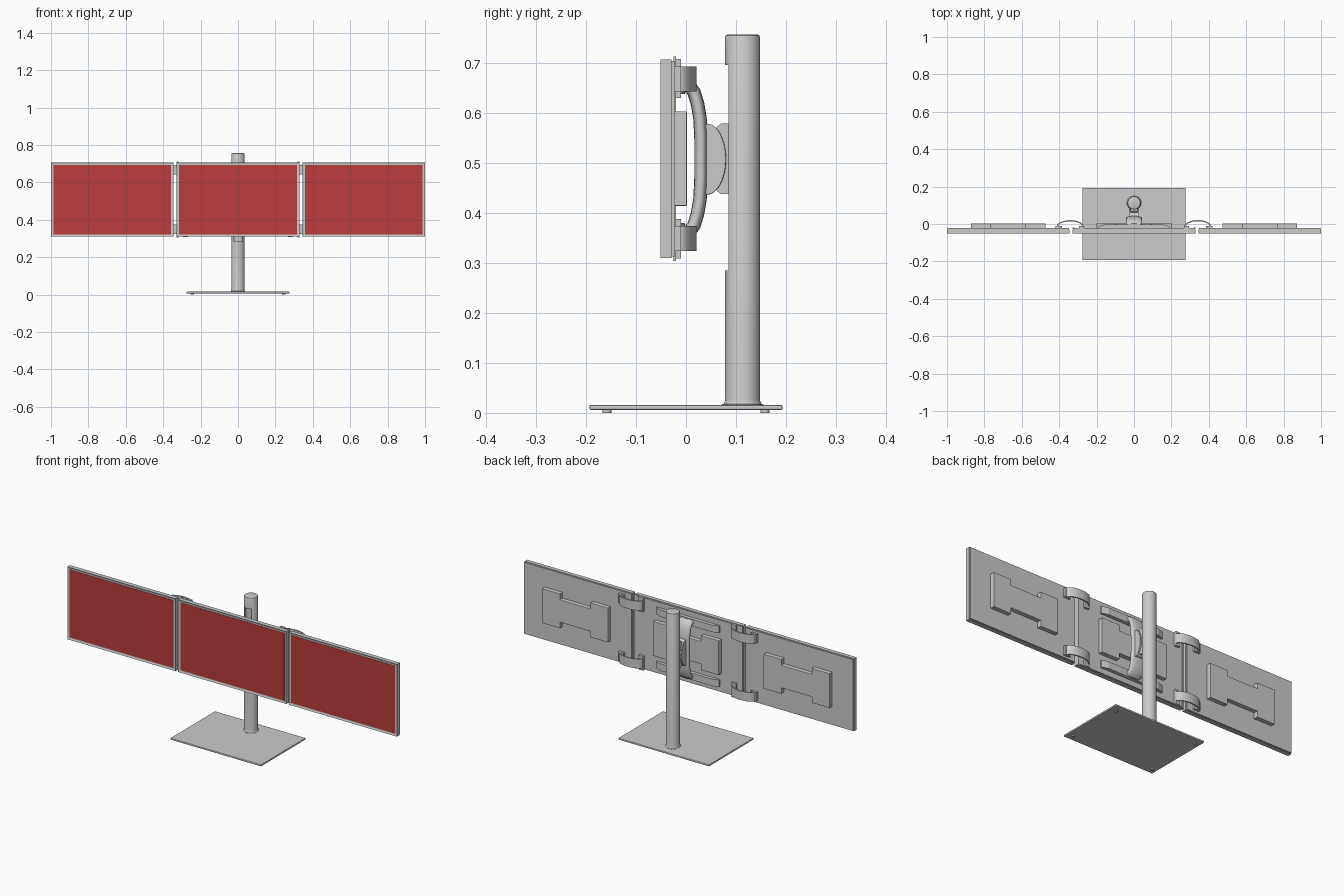
import bpy, bmesh, math
from mathutils import Vector

if "Cube" in bpy.data.objects:
    bpy.data.objects.remove(bpy.data.objects["Cube"])

ZC = 0.508  # mid height of the displays


def finish(name, bm, smooth=False, bevel=0.0):
    bmesh.ops.recalc_face_normals(bm, faces=bm.faces)
    me = bpy.data.meshes.new(name)
    bm.to_mesh(me)
    bm.free()
    ob = bpy.data.objects.new(name, me)
    bpy.context.collection.objects.link(ob)
    if bevel:
        m = ob.modifiers.new("bevel", 'BEVEL')
        m.width, m.segments, m.limit_method = bevel, 2, 'ANGLE'
    if smooth:
        bpy.ops.object.select_all(action='DESELECT')
        bpy.context.view_layer.objects.active = ob
        ob.select_set(True)
        bpy.ops.object.shade_smooth_by_angle(angle=math.radians(35))
    return ob


def box(name, x, y, z, bevel=0.0):
    bm = bmesh.new()
    bmesh.ops.create_cube(bm, size=1)
    for v in bm.verts:
        v.co = Vector([(r[0] + r[1]) / 2 + c * (r[1] - r[0]) for r, c in zip((x, y, z), v.co)])
    return finish(name, bm, bevel=bevel)


def prism(name, pts, vec, smooth=False, bevel=0.0):
    """Extrude a closed outline of 3D points along vec."""
    bm = bmesh.new()
    f = bm.faces.new([bm.verts.new(p) for p in pts])
    r = bmesh.ops.extrude_face_region(bm, geom=[f])
    bmesh.ops.translate(bm, vec=vec, verts=[g for g in r["geom"] if isinstance(g, bmesh.types.BMVert)])
    return finish(name, bm, smooth, bevel)


def lathe(name, prof, cx, cy, n=40):
    bm = bmesh.new()
    rings = [[bm.verts.new((cx + r * math.cos(2 * math.pi * i / n), cy + r * math.sin(2 * math.pi * i / n), z))
              for i in range(n)] for r, z in prof]
    for a, b in zip(rings, rings[1:]):
        for i in range(n):
            bm.faces.new((a[i], a[(i + 1) % n], b[(i + 1) % n], b[i]))
    bm.faces.new(rings[0])
    bm.faces.new(rings[-1])
    return finish(name, bm, True)


# Base plate and feet
box("base_plate", (-0.275, 0.275), (-0.193, 0.193), (0.006, 0.016), 0.003)
for sx in (-1, 1):
    for sy in (-1, 1):
        lathe("foot", [(0.009, 0), (0.009, 0.007)], 0.245 * sx, 0.158 * sy, 20)

# Pole with flared foot, rounded top and front height slot
pole = lathe("pole", [(0.042, 0.014), (0.042, 0.0165), (0.038, 0.018), (0.036, 0.021), (0.035, 0.026),
                      (0.035, 0.751), (0.0335, 0.7545), (0.030, 0.756)], 0, 0.113, 48)
cutter = box("slot_cutter", (-0.021, 0.021), (0.05, 0.1), (0.285, 0.695))
cutter.hide_render = True
cutter.hide_viewport = True
cutter.display_type = 'WIRE'
cut = pole.modifiers.new("slot", 'BOOLEAN')
cut.object, cut.operation, cut.solver = cutter, 'DIFFERENCE', 'EXACT'

# Sliding bracket between pole and pivot
prism("slide_bracket", [(-0.02, y, z) for y, z in
      [(0.101, 0.437), (0.101, 0.578), (0.07, 0.578), (0.062, 0.572), (0.058, 0.56),
       (0.058, 0.455), (0.062, 0.443), (0.07, 0.437)]], (0.04, 0, 0), True)

# Curved pivot block on the handle
arc = []
for i in range(21):
    a = math.pi * (i / 20 - 0.5)
    arc.append((-0.028, 0.042 + 0.038 * math.cos(a), ZC - 0.001 + 0.071 * math.sin(a)))
prism("pivot_block", [(-0.028, 0.03, 0.436)] + arc + [(-0.028, 0.03, 0.578)], (0.056, 0, 0), True, 0.002)

# C-shaped handle swept with an oval section
half = [(-0.015, 0.147), (0.0, 0.147), (0.008, 0.144), (0.016, 0.133), (0.023, 0.11), (0.028, 0.08), (0.030, 0.04)]
path = [Vector((0, y, ZC + z)) for y, z in half] + [Vector((0, y, ZC - z)) for y, z in reversed(half)]
bm = bmesh.new()
rings, N = [], 24
for i, p in enumerate(path):
    t = (path[min(i + 1, len(path) - 1)] - path[max(i - 1, 0)]).normalized()
    nrm = t.cross(Vector((1, 0, 0)))
    thick = 0.018 if min(i, len(path) - 1 - i) < 2 else 0.0135
    ring = []
    for k in range(N):
        c, s = math.cos(2 * math.pi * k / N), math.sin(2 * math.pi * k / N)
        c, s = [math.copysign(abs(q) ** 0.75, q) for q in (c, s)]
        ring.append(bm.verts.new(p + Vector((0.042 * c, 0, 0)) + nrm * thick * s))
    rings.append(ring)
for a, b in zip(rings, rings[1:]):
    for k in range(N):
        bm.faces.new((a[k], a[(k + 1) % N], b[(k + 1) % N], b[k]))
bm.faces.new(rings[0])
bm.faces.new(rings[-1])
finish("carry_handle", bm, True)

# Three displays: recessed bezel, red screen, back shell, notched rear housing
red = bpy.data.materials.new("screen_red")
red.diffuse_color = (0.5, 0.045, 0.045, 1)
red.use_nodes = True
red.node_tree.nodes["Principled BSDF"].inputs["Base Color"].default_value = red.diffuse_color
W, H = 0.328, 0.1985
for side, cx in (("left", -0.672), ("centre", 0.0), ("right", 0.672)):
    bm = bmesh.new()
    bmesh.ops.create_cube(bm, size=1)
    for v in bm.verts:
        v.co = Vector((cx + v.co.x * 2 * W, -0.04 + v.co.y * 0.022, ZC + v.co.z * 2 * H))
    bm.normal_update()
    front = [f for f in bm.faces if f.normal.y < -0.9]
    bmesh.ops.inset_region(bm, faces=front, thickness=0.011)
    bmesh.ops.translate(bm, vec=(0, 0.003, 0), verts=front[0].verts)
    finish(side + "_bezel", bm)
    scr = box(side + "_screen", (cx - W + 0.013, cx + W - 0.013), (-0.0495, -0.047),
              (ZC - H + 0.013, ZC + H - 0.013))
    scr.data.materials.append(red)
    box(side + "_back_shell", (cx - W + 0.003, cx + W - 0.003), (-0.03, -0.022),
        (ZC - H + 0.003, ZC + H - 0.003))
    q = [(-0.2, 0.0945), (-0.092, 0.0945), (-0.092, 0.062), (0.092, 0.062), (0.092, 0.0945), (0.2, 0.0945)]
    outline = q + [(x, -z) for x, z in reversed(q)]
    prism(side + "_rear_housing", [(cx + x, -0.023, ZC + z) for x, z in outline], (0, 0.025, 0), bevel=0.002)

# Crossbars carrying the handle, and folding hinges, mirrored top and bottom
for tb, sz in (("top", 1), ("bottom", -1)):
    z0, z1 = ZC + sz * 0.129, ZC + sz * 0.167
    prism(tb + "_crossbar", [(x, y, z0) for x, y in
          [(-0.19, -0.023), (-0.19, -0.014), (-0.155, -0.003), (0.155, -0.003), (0.19, -0.014), (0.19, -0.023)]],
          (0, 0, z1 - z0))
    for lr, sx in (("left", -1), ("right", 1)):
        # Arched strap bridging two displays
        outer, inner = [], []
        for i in range(17):
            a = math.pi * (1 - i / 16)
            outer.append((0.341 + 0.072 * math.cos(a), -0.014 + 0.035 * math.sin(a)))
            inner.append((0.341 + 0.064 * math.cos(a), -0.014 + 0.028 * math.sin(a)))
        outline = [(0.269, -0.023)] + outer + [(0.413, -0.023), (0.405, -0.023)] + inner[::-1] + [(0.277, -0.023)]
        prism(f"{lr}_{tb}_hinge_strap", [(sx * x, y, ZC + sz * 0.134) for x, y in outline],
              (0, 0, sz * 0.05), True)
        # Mount plate on the centre display and end pad on the side display
        box(f"{lr}_{tb}_hinge_mount", sorted((sx * 0.268, sx * 0.295)), (-0.023, -0.010),
            sorted((ZC + sz * 0.121, ZC + sz * 0.199)))
        box(f"{lr}_{tb}_hinge_pad", sorted((sx * 0.385, sx * 0.42)), (-0.023, -0.010),
            sorted((ZC + sz * 0.134, ZC + sz * 0.184)))

# Slim edge strips along the folding joints
for sx in (-1, 1):
    box("joint_strip", sorted((sx * 0.318, sx * 0.328)), (-0.025, -0.020), (0.304, 0.712))
